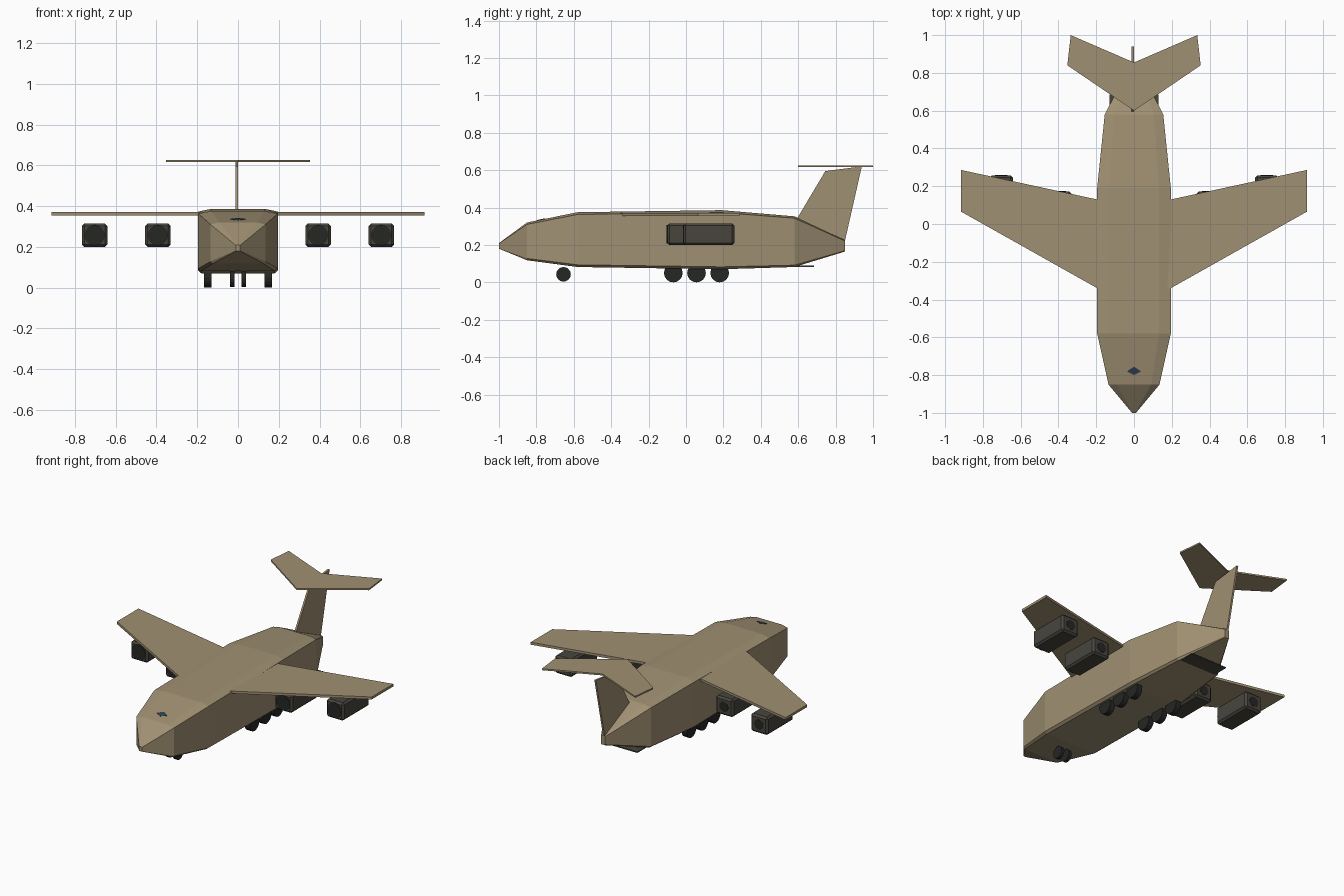
import bpy, bmesh, math
from mathutils import Matrix

if "Cube" in bpy.data.objects:
    bpy.data.objects.remove(bpy.data.objects["Cube"])


def material(name, rgb):
    m = bpy.data.materials.new(name)
    m.diffuse_color = (*rgb, 1)
    m.use_nodes = True
    m.node_tree.nodes["Principled BSDF"].inputs["Base Color"].default_value = m.diffuse_color
    return m


TAN = material("tan_paint", (0.35, 0.28, 0.17))
DARK = material("dark_metal", (0.065, 0.06, 0.048))
BLACK = material("rubber", (0.018, 0.02, 0.018))
GLASS = material("glass", (0.03, 0.05, 0.08))


def finish(name, bm, mat):
    bmesh.ops.recalc_face_normals(bm, faces=bm.faces)
    me = bpy.data.meshes.new(name)
    bm.to_mesh(me)
    bm.free()
    me.materials.append(mat)
    ob = bpy.data.objects.new(name, me)
    bpy.context.collection.objects.link(ob)
    return ob


def slab(name, outline, offset, mat):
    """Extrude a flat outline of 3D points by an offset vector."""
    bm = bmesh.new()
    face = bm.faces.new([bm.verts.new(p) for p in outline])
    ext = bmesh.ops.extrude_face_region(bm, geom=[face])
    moved = [g for g in ext["geom"] if isinstance(g, bmesh.types.BMVert)]
    bmesh.ops.translate(bm, verts=moved, vec=offset)
    return finish(name, bm, mat)


def cylinder(name, centre, radius, depth, axis, sides, mat):
    bm = bmesh.new()
    rot = Matrix.Rotation(math.pi / 2, 4, 'Y' if axis == 'X' else 'X')
    bmesh.ops.create_cone(bm, cap_ends=True, segments=sides, radius1=radius,
                          radius2=radius, depth=depth,
                          matrix=Matrix.Translation(centre) @ rot)
    return finish(name, bm, mat)


# Fuselage lofted from sections: y, half width, bottom, top, edge chamfer
sections = [(-1.0, 0.010, 0.180, 0.210, 0.003),
            (-0.85, 0.135, 0.118, 0.320, 0.010),
            (-0.58, 0.195, 0.082, 0.375, 0.012),
            (0.19, 0.195, 0.070, 0.386, 0.013),
            (0.58, 0.155, 0.082, 0.353, 0.010),
            (0.85, 0.015, 0.165, 0.225, 0.004)]
bm = bmesh.new()
rings = []
for y, w, b, t, c in sections:
    half = [(0.92 * w, b), (w, b + c), (w, t - c), (0.68 * w, t)]
    pts = half + [(-x, z) for x, z in reversed(half)]
    rings.append([bm.verts.new((x, y, z)) for x, z in pts])
for r, s in zip(rings, rings[1:]):
    for i in range(8):
        j = (i + 1) % 8
        bm.faces.new((r[i], r[j], s[j], s[i]))
bm.faces.new(rings[0])
bm.faces.new(rings[-1])
finish("fuselage", bm, TAN)

# Cockpit window
slab("cockpit_window", [(0, -0.80, 0.326), (0.037, -0.78, 0.332),
                        (0, -0.755, 0.337), (-0.037, -0.78, 0.332)],
     (0, 0, 0.005), GLASS)

# T-tail
slab("tail_fin", [(-0.012, 0.59, 0.335), (-0.012, 0.745, 0.595),
                  (-0.012, 0.94, 0.62), (-0.012, 0.845, 0.2)],
     (0.012, 0, 0), TAN)
slab("tailplane", [(0, 0.60, 0.616), (0.353, 0.84, 0.616), (0.335, 1.0, 0.616),
                   (0, 0.855, 0.616), (-0.335, 1.0, 0.616), (-0.353, 0.84, 0.616)],
     (0, 0, 0.01), TAN)

# Rear cargo ramp
slab("cargo_ramp", [(-0.13, 0.5, 0.083), (0.13, 0.5, 0.083),
                    (0.13, 0.685, 0.083), (-0.13, 0.685, 0.083)],
     (0, 0, 0.007), DARK)

# Wings, engines and landing gear on both sides
for side, s in (("left", -1), ("right", 1)):
    slab(f"{side}_wing", [(s * 0.15, -0.365, 0.354), (s * 0.915, 0.065, 0.354),
                          (s * 0.915, 0.286, 0.354), (s * 0.15, 0.12, 0.354)],
         (0, 0, 0.016), TAN)

    for place, x, y in (("inner", 0.393, 0.036), ("outer", 0.703, 0.122)):
        bm = bmesh.new()
        bmesh.ops.create_cube(bm, size=1, matrix=Matrix.Translation((s * x, y, 0.257))
                              @ Matrix.Diagonal((0.124, 0.272, 0.116, 1)))
        bmesh.ops.bevel(bm, geom=bm.edges[:], offset=0.012, segments=1,
                        affect='EDGES')
        finish(f"{side}_{place}_engine", bm, DARK)
        cylinder(f"{side}_{place}_intake", (s * x, y - 0.133, 0.257),
                 0.05, 0.012, 'Y', 16, BLACK)
        cylinder(f"{side}_{place}_exhaust", (s * x, y + 0.133, 0.257),
                 0.032, 0.010, 'Y', 16, BLACK)

    cylinder(f"{side}_nose_wheel", (s * 0.028, -0.655, 0.043),
             0.039, 0.021, 'X', 16, BLACK)
    for i, y in enumerate((-0.068, 0.056, 0.18)):
        cylinder(f"{side}_main_wheel_{i + 1}", (s * 0.148, y, 0.05),
                 0.05, 0.037, 'X', 16, BLACK)
